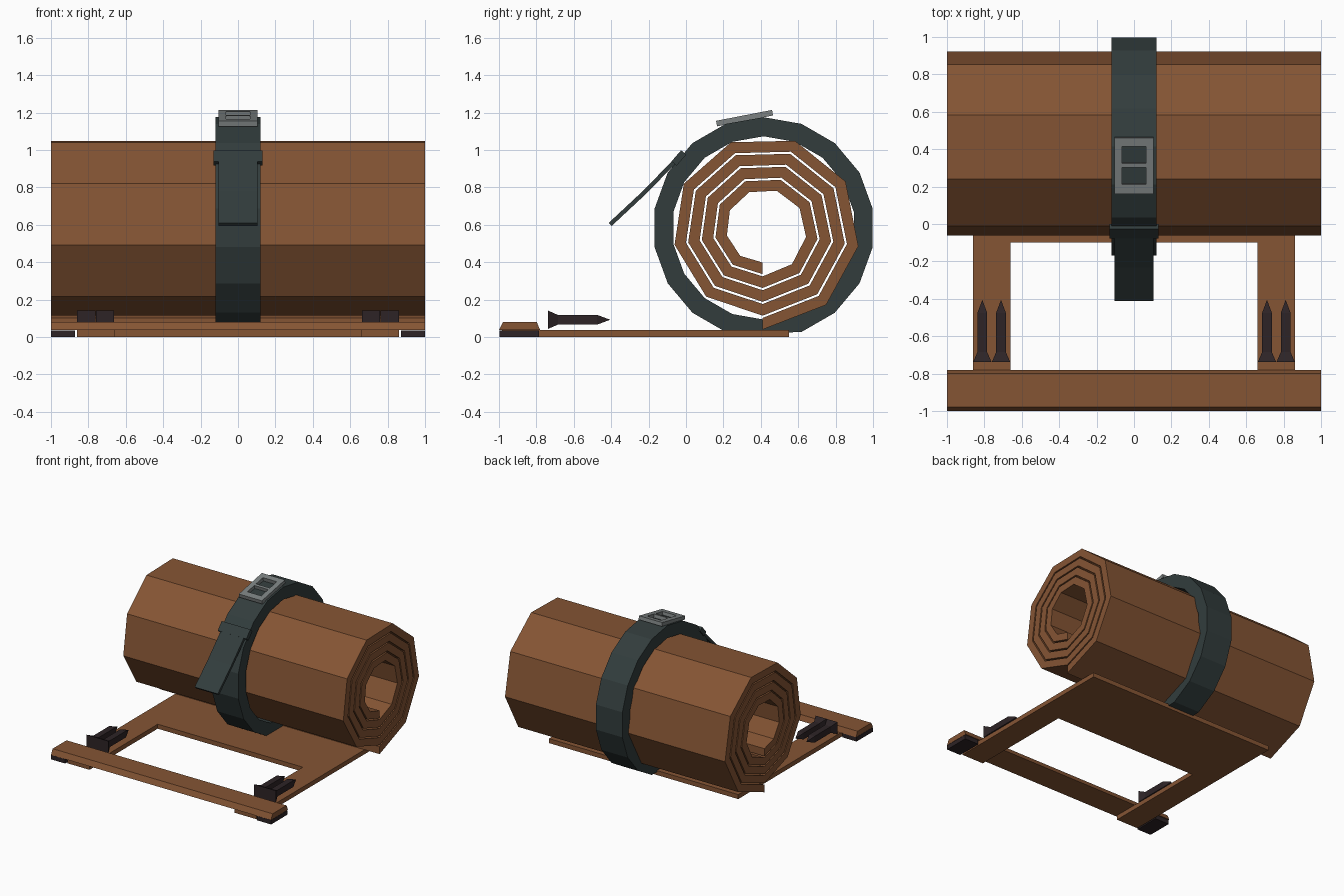
import bpy, bmesh
from math import sin, cos, radians, atan2
from mathutils import Vector, Matrix

cube = bpy.data.objects.get("Cube")
if cube:
    bpy.data.objects.remove(cube, do_unlink=True)


def material(name, rgb):
    m = bpy.data.materials.new(name)
    m.use_nodes = True
    m.diffuse_color = (*rgb, 1)
    m.node_tree.nodes["Principled BSDF"].inputs["Base Color"].default_value = (*rgb, 1)
    return m


BROWN = material("brown_hide", (0.235, 0.09, 0.034))
STRAP = material("dark_green_strap", (0.032, 0.046, 0.046))
METAL = material("grey_metal", (0.2, 0.22, 0.22))
IRON = material("dark_iron", (0.026, 0.017, 0.019))


def finish(bm, name, mat):
    bmesh.ops.recalc_face_normals(bm, faces=bm.faces)
    mesh = bpy.data.meshes.new(name)
    bm.to_mesh(mesh)
    bm.free()
    mesh.materials.append(mat)
    obj = bpy.data.objects.new(name, mesh)
    bpy.context.scene.collection.objects.link(obj)
    return obj


def add_box(bm, center, size, tilt=0):
    """Box turned about the x axis by tilt."""
    mat = (Matrix.Translation(center) @ Matrix.Rotation(tilt, 4, 'X')
           @ Matrix.Diagonal((*size, 1)))
    bmesh.ops.create_cube(bm, size=1, matrix=mat)


def prism(name, points, offset, mat):
    """Flat outline pushed along offset."""
    bm = bmesh.new()
    face = bm.faces.new([bm.verts.new(p) for p in points])
    ext = bmesh.ops.extrude_face_region(bm, geom=[face], use_keep_orig=True)
    verts = [v for v in ext["geom"] if isinstance(v, bmesh.types.BMVert)]
    bmesh.ops.translate(bm, verts=verts, vec=offset)
    return finish(bm, name, mat)


def band(name, outer, inner, half, mat, closed=False):
    """Strip between two (y, z) lines, as wide as 2 * half in x."""
    bm = bmesh.new()
    rings = [[bm.verts.new((x, *p)) for x, p in
              ((-half, o), (half, o), (half, i), (-half, i))]
             for o, i in zip(outer, inner)]
    pairs = list(zip(rings, rings[1:]))
    if closed:
        pairs.append((rings[-1], rings[0]))
    else:
        bm.faces.new(rings[0])
        bm.faces.new(rings[-1])
    for a, b in pairs:
        for k in range(4):
            n = (k + 1) % 4
            bm.faces.new((a[k], a[n], b[n], b[k]))
    return finish(bm, name, mat)


def polar(r, deg, cy, cz):
    return (cy + r * cos(radians(deg)), cz + r * sin(radians(deg)))


# Rolled hide: nine-sided spiral of four turns
outer, inner = [], []
for i in range(37):
    r = 0.536 - 0.074 * i / 9
    a = -90 + 40 * i
    outer.append(polar(r, a, 0.41, 0.576))
    inner.append(polar(r - 0.062, a, 0.41, 0.576))
band("rolled_hide", outer, inner, 1.0, BROWN)

# Strap around the roll, flattened where it meets the base
outer, inner = [], []
for i in range(18):
    a = -90 + 20 * i
    y, z = polar(0.592, a, 0.415, 0.583)
    outer.append((y, max(z, 0.02)))
    inner.append(polar(0.49, a, 0.415, 0.583))
band("strap_ring", outer, inner, 0.12, STRAP, closed=True)

# Loose strap end and its keeper loop
path = [Vector(p) for p in ((-0.015, 0.985), (-0.225, 0.77), (-0.405, 0.602))]
normal = Vector((-0.008, 0.008))
band("strap_tail", [p + normal for p in path], [p - normal for p in path], 0.105, STRAP)
bm = bmesh.new()
add_box(bm, (0, -0.038, 0.957), (0.26, 0.078, 0.036), atan2(1, 0.87))
finish(bm, "strap_keeper", STRAP)

# Buckle frame: two side rails and three crossbars
bm = bmesh.new()
tilt = radians(11)
middle = Matrix.Translation((0, 0.313, 1.17)) @ Matrix.Rotation(tilt, 4, 'X')
for s in (-1, 1):
    add_box(bm, middle @ Vector((s * 0.084, 0, 0)), (0.042, 0.305, 0.03), tilt)
for y, depth in ((-0.126, 0.053), (0.003, 0.022), (0.129, 0.047)):
    add_box(bm, middle @ Vector((0, y, 0)), (0.126, depth, 0.03), tilt)
finish(bm, "buckle", METAL)

# Flat base with two legs reaching forward
half = [(0.86, 0.55), (0.86, -0.985), (0.66, -0.985), (0.66, -0.1)]
outline = half + [(-x, y) for x, y in reversed(half)]
prism("base_frame", [(x, y, 0) for x, y in outline], (0, 0, 0.037), BROWN)

# Front crossbar with sloped edges
section = [(-1, 0.037), (-0.978, 0.08), (-0.798, 0.08), (-0.78, 0.037)]
prism("front_crossbar", [(-1, y, z) for y, z in section], (2, 0, 0), BROWN)

# Dark feet under the crossbar ends
for side, s in (("left", 1), ("right", -1)):
    bm = bmesh.new()
    add_box(bm, (s * 0.936, -0.892, 0.0175), (0.128, 0.212, 0.035))
    finish(bm, side + "_foot", IRON)


# Square stakes: flared head, shaft, pointed tip
def stake(name, x):
    bm = bmesh.new()
    rings = []
    for y, h in ((-0.738, 0.049), (-0.685, 0.026), (-0.475, 0.026)):
        rings.append([bm.verts.new((x + h * sx, y, 0.092 + h * sz))
                      for sx, sz in ((-1, -1), (1, -1), (1, 1), (-1, 1))])
    tip = bm.verts.new((x, -0.405, 0.092))
    bm.faces.new(rings[0])
    for k in range(4):
        n = (k + 1) % 4
        for a, b in zip(rings, rings[1:]):
            bm.faces.new((a[k], a[n], b[n], b[k]))
        bm.faces.new((rings[-1][k], rings[-1][n], tip))
    finish(bm, name, IRON)


for side, s in (("left", 1), ("right", -1)):
    stake(side + "_outer_stake", s * 0.811)
    stake(side + "_inner_stake", s * 0.711)
